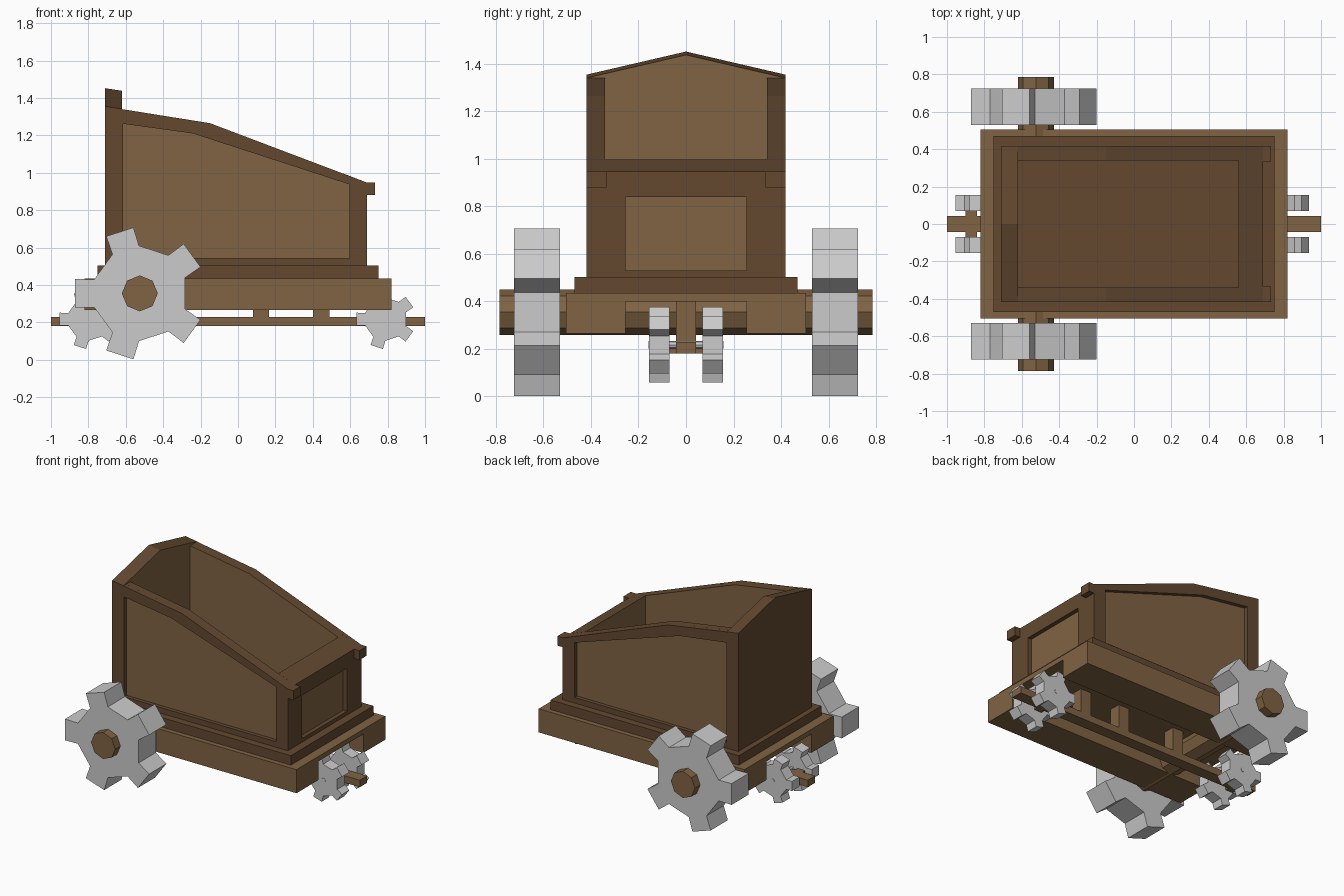
import bpy, bmesh
from math import cos, sin, radians, pi
from mathutils import Vector

if "Cube" in bpy.data.objects:
    bpy.data.objects.remove(bpy.data.objects["Cube"])


def material(name, rgb):
    m = bpy.data.materials.new(name)
    m.diffuse_color = (*rgb, 1)
    m.use_nodes = True
    m.node_tree.nodes["Principled BSDF"].inputs["Base Color"].default_value = m.diffuse_color
    return m


DARK = material("dark_wood", (0.125, 0.066, 0.030))
LIGHT = material("light_wood", (0.215, 0.125, 0.056))


def prism(name, pts, axis, a, b, mats=(), light=()):
    """Extrude a profile from a to b: 'y' takes (x, z) points, 'x' takes (y, z).
    Faces looking along a direction in `light` get the second material."""
    bm = bmesh.new()
    place = (lambda p, t: (p[0], t, p[1])) if axis == 'y' else (lambda p, t: (t, p[0], p[1]))
    r0 = [bm.verts.new(place(p, a)) for p in pts]
    r1 = [bm.verts.new(place(p, b)) for p in pts]
    n = len(pts)
    bm.faces.new(r0)
    bm.faces.new(r1)
    for i in range(n):
        j = (i + 1) % n
        bm.faces.new((r0[i], r0[j], r1[j], r1[i]))
    bmesh.ops.recalc_face_normals(bm, faces=bm.faces)
    bm.normal_update()
    for f in bm.faces:
        if any(f.normal.dot(Vector(d)) > 0.99 for d in light):
            f.material_index = 1
    me = bpy.data.meshes.new(name)
    bm.to_mesh(me)
    bm.free()
    for m in mats:
        me.materials.append(m)
    ob = bpy.data.objects.new(name, me)
    bpy.context.collection.objects.link(ob)
    return ob


def box(name, x, y, z, mats=(), light=()):
    return prism(name, [(x[0], z[0]), (x[1], z[0]), (x[1], z[1]), (x[0], z[1])],
                 'y', y[0], y[1], mats, light)


def polygon(cx, cz, r, n):
    return [(cx + r * cos(2 * pi * i / n), cz + r * sin(2 * pi * i / n)) for i in range(n)]


def gear(cx, cz, r):
    pts = []
    for k in range(5):
        for off, rad in ((-17, 0.72), (-12.5, 1), (12.5, 1), (17, 0.72)):
            t = radians(36 + 72 * k + off)
            pts.append((cx + r * rad * cos(t), cz + r * rad * sin(t)))
    return pts


D, L, DL = [DARK], [LIGHT], [DARK, LIGHT]

# Chassis: deck, two long beams, plinth
box("deck", (-0.82, 0.82), (-0.505, 0.505), (0.40, 0.435), L)
box("plinth", (-0.75, 0.75), (-0.47, 0.47), (0.435, 0.503), D)

# Centre rail with hanging posts
box("centre_rail", (-1, 1), (-0.042, 0.042), (0.18, 0.23), L)
for x in (-0.34, 0.122, 0.445):
    box("rail_post", (x - 0.043, x + 0.043), (-0.042, 0.042), (0.23, 0.40), L)
for x in (-0.87, 0.76):
    box("rail_crosspiece", (x - 0.03, x + 0.03), (-0.07, 0.07), (0.18, 0.23), L)

# Axles
prism("main_axle", polygon(-0.525, 0.355, 0.096, 8), 'y', -0.785, 0.785, L)
for x in (-0.797, 0.79):
    prism("small_axle", polygon(x, 0.217, 0.016, 8), 'y', -0.157, 0.157)

# Side walls, frames, beams and wheels, mirrored across y
outer = [(-0.71, 0.503), (0.69, 0.503), (0.69, 0.947), (-0.15, 1.265), (-0.62, 1.34), (-0.71, 1.355)]
frame = {
    "side_rear_post": [(-0.71, 0.503), (-0.615, 0.503), (-0.615, 1.339), (-0.71, 1.355)],
    "side_front_post": [(0.595, 0.503), (0.69, 0.503), (0.69, 0.947), (0.595, 0.983)],
    "side_bottom_rail": [(-0.615, 0.503), (0.595, 0.503), (0.595, 0.543), (-0.615, 0.543)],
    "side_top_rail": [(-0.615, 1.262), (-0.24, 1.21), (0.595, 0.938), (0.595, 0.983),
                      (-0.15, 1.265), (-0.615, 1.339)],
}
for s in (-1, 1):
    prism("long_beam", [(-0.82, 0.265), (0.82, 0.265), (0.82, 0.40), (-0.82, 0.40)],
          'y', s * 0.255, s * 0.505, L)
    prism("side_panel", outer, 'y', s * 0.34, s * 0.39, DL, [(0, 1, 0), (0, -1, 0)])
    for name, pts in frame.items():
        prism(name, pts, 'y', s * 0.39, s * 0.418, D)
    box("front_lip", (0.69, 0.733), sorted((s * 0.335, s * 0.418)), (0.88, 0.947), D)
    box("front_post", (0.66, 0.69), sorted((s * 0.255, s * 0.34)), (0.503, 0.84), D)
    prism("large_wheel", gear(-0.525, 0.355, 0.354), 'y', s * 0.53, s * 0.725)
    for x in (-0.797, 0.79):
        prism("small_wheel", gear(x, 0.217, 0.16), 'y', s * 0.07, s * 0.155)

# Rear wall: gabled, top sloping slightly down toward the inside
rear = prism("rear_wall", [(-0.418, 0.503), (0.418, 0.503), (0.418, 1.355), (0, 1.452), (-0.418, 1.355)],
             'x', -0.71, -0.62, DL, [(1, 0, 0)])
for v in rear.data.vertices:
    if v.co.x > -0.65 and v.co.z > 1:
        v.co.z -= 0.014

# Front wall: recessed panel, bottom rail and sloped top bar
box("front_panel", (0.56, 0.66), (-0.34, 0.34), (0.503, 0.84), L)
box("front_bottom_rail", (0.66, 0.69), (-0.255, 0.255), (0.503, 0.53), D)
prism("front_top_bar", [(0.56, 0.84), (0.69, 0.84), (0.69, 0.947), (0.56, 0.997)],
      'y', -0.34, 0.34, DL, [(-1, 0, 0)])
